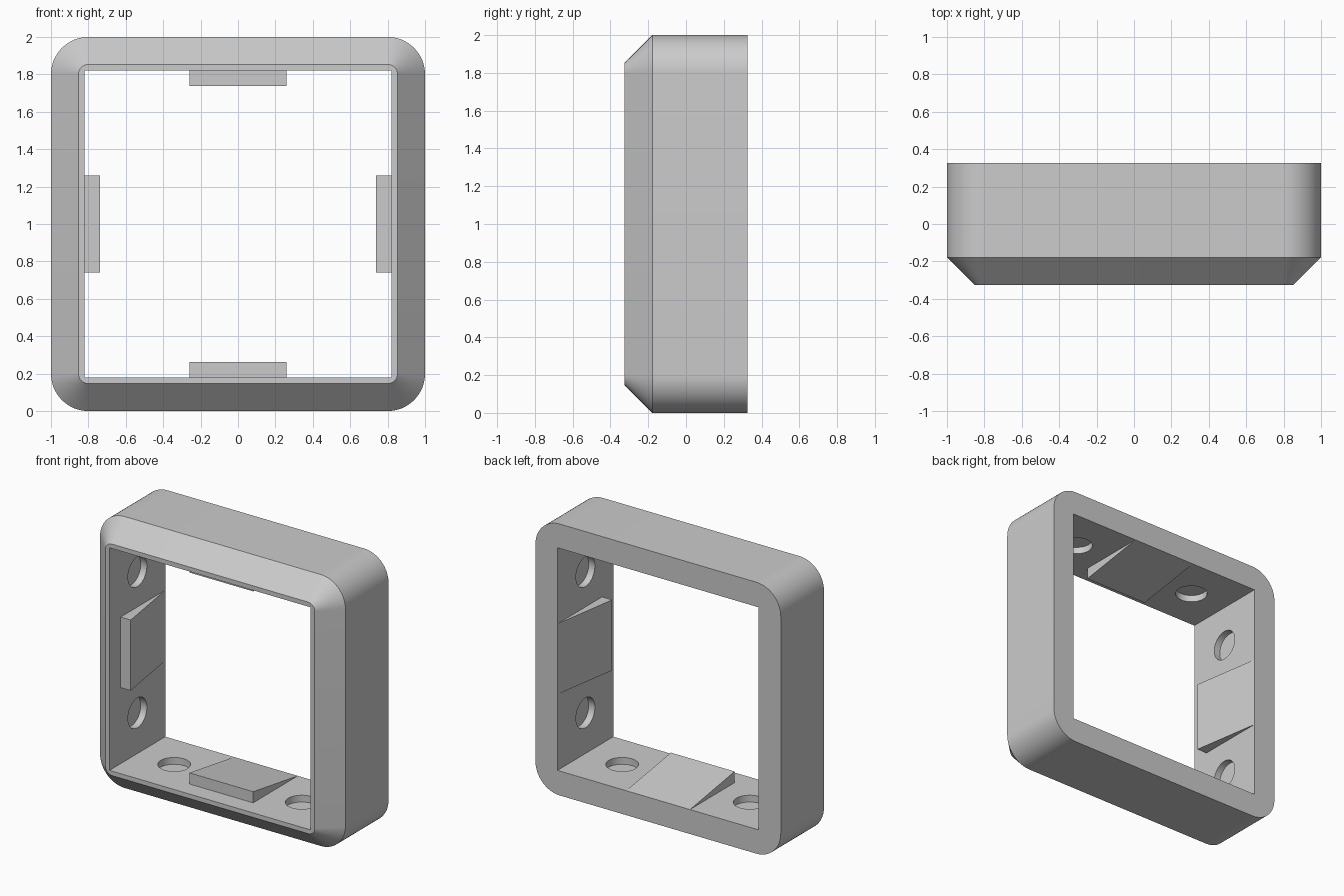
import bpy, bmesh
from math import sin, cos, pi, radians
from mathutils import Matrix, Vector

if "Cube" in bpy.data.objects:
    bpy.data.objects.remove(bpy.data.objects["Cube"])

FRONT, BACK = -0.325, 0.325
INNER = 0.82          # half width of the opening
SEG = 16              # segments per rounded corner
MID = Matrix.Translation((0, 0, 1))


def make_object(name, bm):
    bmesh.ops.recalc_face_normals(bm, faces=bm.faces[:])
    mesh = bpy.data.meshes.new(name)
    bm.to_mesh(mesh)
    bm.free()
    obj = bpy.data.objects.new(name, mesh)
    bpy.context.collection.objects.link(obj)
    return obj


def select_only(obj):
    bpy.ops.object.select_all(action='DESELECT')
    obj.select_set(True)
    bpy.context.view_layer.objects.active = obj


def cut(target, cutter):
    cutter.hide_render = True
    select_only(target)
    mod = target.modifiers.new("cut", 'BOOLEAN')
    mod.operation, mod.solver, mod.object = 'DIFFERENCE', 'EXACT', cutter
    bpy.ops.object.modifier_apply(modifier=mod.name)
    bpy.data.objects.remove(cutter)


def rounded_ring(bm, y, radius, centre=0.8):
    verts = []
    for k, (sx, sz) in enumerate([(1, 1), (-1, 1), (-1, -1), (1, -1)]):
        for i in range(SEG + 1):
            a = (k + i / SEG) * pi / 2
            verts.append(bm.verts.new((sx * centre + radius * cos(a), y,
                                       1 + sz * centre + radius * sin(a))))
    return verts


# Outer block with rounded corners and a front chamfer
bm = bmesh.new()
rings = [rounded_ring(bm, BACK, 0.2), rounded_ring(bm, -0.178, 0.2),
         rounded_ring(bm, FRONT, 0.053)]
for a, b in zip(rings, rings[1:]):
    for i in range(len(a)):
        j = (i + 1) % len(a)
        bm.faces.new((a[i], a[j], b[j], b[i]))
bm.faces.new(rings[0])
bm.faces.new(rings[-1])
frame = make_object("frame", bm)

# Square opening
bm = bmesh.new()
bmesh.ops.create_cube(bm, size=2 * INNER, matrix=MID)
cut(frame, make_object("opening_cutter", bm))

# Shallow round pockets, two on each inner wall
bm = bmesh.new()
for k in range(4):
    for x in (-0.52, 0.52):
        bmesh.ops.create_cone(
            bm, cap_ends=True, segments=48, radius1=0.11, radius2=0.11, depth=0.1,
            matrix=MID @ Matrix.Rotation(k * pi / 2, 4, 'Y')
            @ Matrix.Translation((x, 0, -INNER)))
cut(frame, make_object("pocket_cutter", bm))
select_only(frame)
bpy.ops.object.shade_smooth_by_angle(angle=radians(30))

# Wedge clip at the middle of each inner wall, thick towards the front
for k, side in enumerate(("bottom", "left", "top", "right")):
    bm = bmesh.new()
    turn = MID @ Matrix.Rotation(k * pi / 2, 4, 'Y')
    ends = [[bm.verts.new(turn @ Vector((x, y, -INNER + h)))
             for y, h in ((-0.195, 0), (BACK, 0), (-0.195, 0.082))]
            for x in (-0.26, 0.26)]
    for e in ends:
        bm.faces.new(e)
    for i in range(3):
        j = (i + 1) % 3
        bm.faces.new((ends[0][i], ends[0][j], ends[1][j], ends[1][i]))
    make_object(side + "_clip", bm)
